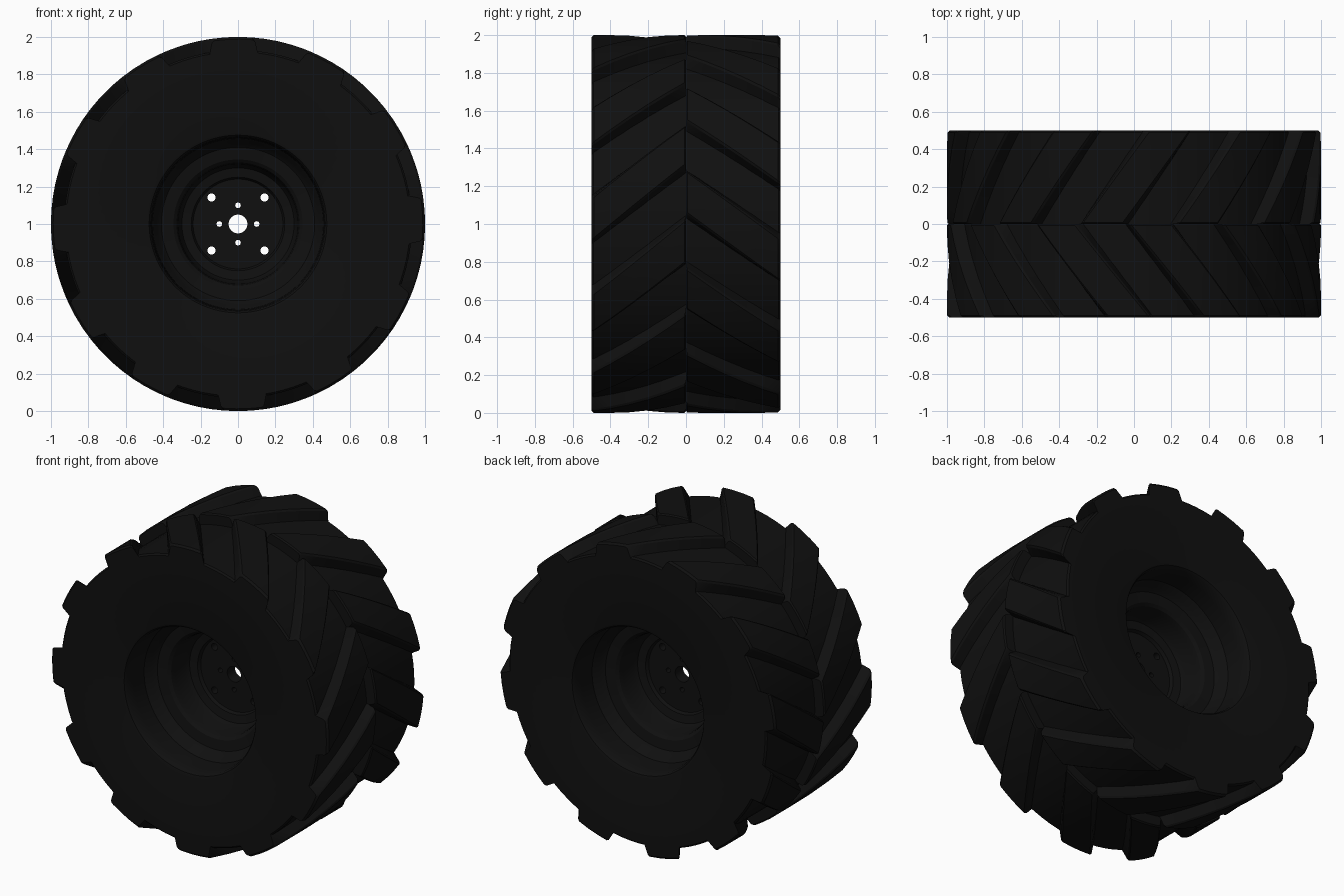
import bpy, bmesh
from math import sin, cos, pi, radians

if "Cube" in bpy.data.objects:
    bpy.data.objects.remove(bpy.data.objects["Cube"])

rubber = bpy.data.materials.new("black_rubber")
rubber.diffuse_color = (0.005, 0.005, 0.005, 1)
rubber.use_nodes = True
rubber.node_tree.nodes["Principled BSDF"].inputs["Base Color"].default_value = rubber.diffuse_color


def polar(r, deg, y):
    a = radians(deg)
    return (r * cos(a), y, 1 + r * sin(a))


def finish(bm, name):
    bmesh.ops.recalc_face_normals(bm, faces=bm.faces)
    me = bpy.data.meshes.new(name)
    bm.to_mesh(me)
    bm.free()
    ob = bpy.data.objects.new(name, me)
    bpy.context.collection.objects.link(ob)
    me.materials.append(rubber)
    return ob


def activate(ob):
    bpy.ops.object.select_all(action='DESELECT')
    ob.select_set(True)
    bpy.context.view_layer.objects.active = ob


def smooth(ob):
    activate(ob)
    bpy.ops.object.shade_smooth_by_angle(angle=radians(30))


def loft(bm, rings, closed):
    """Skin a list of closed vertex rings."""
    rows = [[bm.verts.new(p) for p in ring] for ring in rings]
    n = len(rows[0])
    for i in range(len(rows) if closed else len(rows) - 1):
        a, b = rows[i], rows[(i + 1) % len(rows)]
        for j in range(n):
            k = (j + 1) % n
            bm.faces.new((a[j], a[k], b[k], b[j]))
    if not closed:
        bm.faces.new(rows[0])
        bm.faces.new(rows[-1])


def lathe(name, half, steps=96):
    """Spin a (radius, depth) half profile, mirrored across the wheel's middle."""
    prof = half + [(r, -y) for r, y in reversed(half)]
    bm = bmesh.new()
    loft(bm, [[polar(r, 360 * i / steps, y) for r, y in prof] for i in range(steps)], True)
    return finish(bm, name)


# Tyre carcass with flat sidewalls
tyre = lathe("tyre", [(0.93, 0.25), (0.93, 0.49), (0.92, 0.5), (0.49, 0.5), (0.475, 0.495),
                      (0.465, 0.48), (0.46, 0.42), (0.455, 0.28), (0.455, 0.1)])
smooth(tyre)

# Stepped rim with a thin central disc
rim = lathe("rim", [(0.46, 0.32), (0.45, 0.31), (0.435, 0.27), (0.41, 0.245), (0.345, 0.235),
                    (0.328, 0.22), (0.32, 0.19), (0.315, 0.1), (0.30, 0.07), (0.25, 0.06),
                    (0.24, 0.04), (0.05, 0.04)])

# Bolt holes through the disc
bm = bmesh.new()
for dist, rad, turn in ((0.1, 0.015, 0), (0.2, 0.022, 45)):
    for i in range(4):
        ang = turn + 90 * i
        cx, _, cz = polar(dist, ang, 0)
        loft(bm, [[(cx + rad * cos(2 * pi * k / 20), y, cz + rad * sin(2 * pi * k / 20))
                   for k in range(20)] for y in (-0.3, 0.3)], False)
cutter = finish(bm, "bolt_hole_cutter")
cutter.hide_render = True
mod = rim.modifiers.new("bolt_holes", 'BOOLEAN')
mod.operation, mod.solver, mod.object = 'DIFFERENCE', 'EXACT', cutter
activate(rim)
bpy.ops.object.modifier_apply(modifier=mod.name)
bpy.data.objects.remove(cutter)
smooth(rim)


# Staggered slanted lugs, twelve on each half of the tread
def lugs(name, side, start, twist):
    bm = bmesh.new()
    for i in range(12):
        rings = []
        for d, drop in ((0, 0.008), (0.008, 0), (0.1, 0), (0.2, 0), (0.3, 0), (0.4, 0),
                        (0.488, 0), (0.5, 0.012)):
            a = start + 30 * i - twist * d / 0.5
            top = 1 - drop
            section = [(0.90, -2), (top - 0.01, -0.3), (top, 0.4), (top, 4.5), (top, 8.5),
                       (top, 12.6), (top - 0.01, 13.3), (0.90, 15)]
            rings.append([polar(r, a + da, side * d) for r, da in section])
        loft(bm, rings, False)
    smooth(finish(bm, name))


lugs("front_tread_lugs", -1, 18.4, 23.5)
lugs("back_tread_lugs", 1, 33.4, 21)
